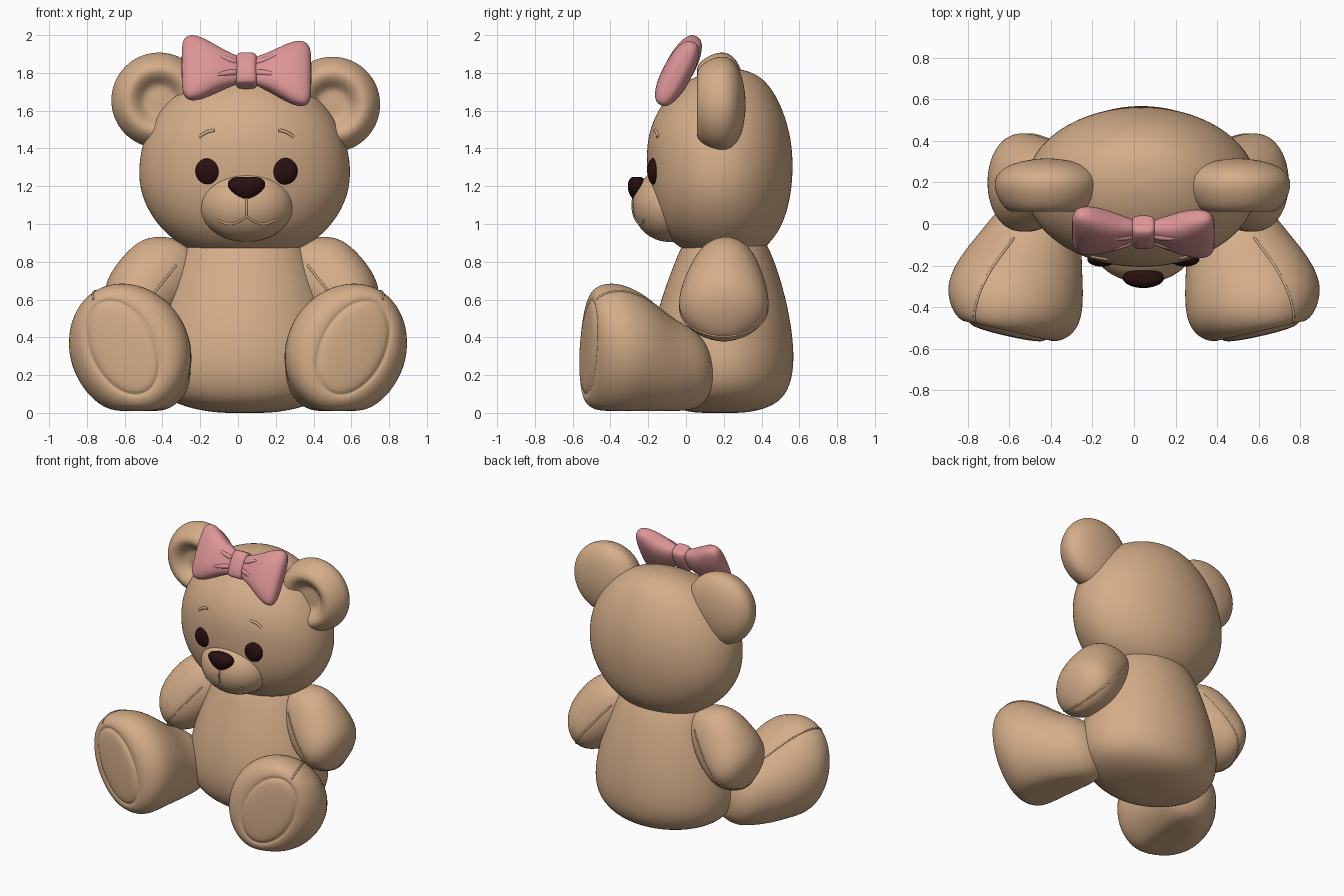
import bpy, bmesh, math
from mathutils import Vector
from mathutils.bvhtree import BVHTree

if "Cube" in bpy.data.objects:
    bpy.data.objects.remove(bpy.data.objects["Cube"], do_unlink=True)

X, Y, Z = Vector((1, 0, 0)), Vector((0, 1, 0)), Vector((0, 0, 1))
MID = 0.035  # the head and body sit slightly to the left


def material(name, rgb):
    m = bpy.data.materials.new(name)
    m.use_nodes = True
    m.diffuse_color = (*rgb, 1)
    m.node_tree.nodes["Principled BSDF"].inputs["Base Color"].default_value = (*rgb, 1)
    return m


TAN = material("tan plush", (0.66, 0.42, 0.25))
PINK = material("pink ribbon", (0.72, 0.30, 0.31))
DARK = material("dark brown", (0.022, 0.005, 0.005))


def finish(name, bm, mat, levels=2):
    bmesh.ops.recalc_face_normals(bm, faces=bm.faces)
    me = bpy.data.meshes.new(name)
    bm.to_mesh(me)
    bm.free()
    me.polygons.foreach_set("use_smooth", [True] * len(me.polygons))
    me.materials.append(mat)
    ob = bpy.data.objects.new(name, me)
    bpy.context.collection.objects.link(ob)
    if levels:
        sub = ob.modifiers.new("soft", 'SUBSURF')
        sub.levels = sub.render_levels = levels
    return ob


def loft(name, stations, u, v, mat, power=2, n=32, floor=None):
    """Skin rounded rings (centre, radius along u, radius along v)."""
    bm = bmesh.new()
    rings = []
    for c, ru, rv in stations:
        ring = []
        for i in range(n):
            a = math.tau * i / n
            ca, sa = math.cos(a), math.sin(a)
            ku = math.copysign(abs(ca) ** (2 / power), ca)
            kv = math.copysign(abs(sa) ** (2 / power), sa)
            p = Vector(c) + u * ru * ku + v * rv * kv
            if floor is not None:
                p.z = max(p.z, floor)
            ring.append(bm.verts.new(p))
        rings.append(ring)
    for r, q in zip(rings, rings[1:]):
        for i in range(n):
            j = (i + 1) % n
            bm.faces.new((r[i], r[j], q[j], q[i]))
    for ring, st in ((rings[0], stations[0]), (rings[-1], stations[-1])):
        tip = bm.verts.new(st[0])
        for i in range(n):
            bm.faces.new((ring[i], ring[(i + 1) % n], tip))
    return finish(name, bm, mat)


def ball(name, c, r, mat):
    bm = bmesh.new()
    bmesh.ops.create_uvsphere(bm, u_segments=48, v_segments=28, radius=1)
    for vert in bm.verts:
        vert.co = Vector(c) + Vector(a * b for a, b in zip(vert.co, r))
    return finish(name, bm, mat, 0)


def seam(name, target, rays, radius=0.006):
    """Thin stitched cord laid where rays hit the target part."""
    deps = bpy.context.evaluated_depsgraph_get()
    tree = BVHTree.FromObject(target, deps)
    hits = [tree.ray_cast(o, (t - o).normalized())[0] for o, t in rays]
    hits = [h for h in hits if h]
    cu = bpy.data.curves.new(name, 'CURVE')
    cu.dimensions = '3D'
    cu.bevel_depth, cu.bevel_resolution, cu.use_fill_caps = radius, 2, True
    sp = cu.splines.new('POLY')
    sp.points.add(len(hits) - 1)
    for pt, h in zip(sp.points, hits):
        pt.co = (*h, 1)
    cu.materials.append(TAN)
    ob = bpy.data.objects.new(name, cu)
    bpy.context.collection.objects.link(ob)


def around(c, a, b, start, end, n=40):
    """Rays pointing at c from an arc in the plane of a and b."""
    c = Vector(c)
    ts = [math.radians(start + (end - start) * i / n) for i in range(n + 1)]
    return [(c + a * math.cos(t) + b * math.sin(t), c) for t in ts]


def facing(fn, n=16):
    """Rays from the front through points (x, z) = fn(0..1)."""
    pts = [fn(i / n) for i in range(n + 1)]
    return [(Vector((x, -1, z)), Vector((x, 0, z))) for x, z in pts]


# Body and head: height, depth centre, half width, half depth
body = [(0, .18, .16, .15), (.03, .185, .32, .265), (.09, .19, .445, .34),
        (.2, .19, .505, .38), (.35, .19, .5, .384), (.55, .197, .452, .348),
        (.75, .205, .38, .285), (.9, .205, .31, .225), (1, .21, .2, .15)]
loft("body", [((MID, y, z), w, d) for z, y, w, d in body], X, Y, TAN)

skull = [(.825, .2, .15, .1), (.85, .2, .27, .19), (.905, .187, .365, .265),
         (1, .18, .472, .338), (1.15, .178, .555, .38), (1.3, .18, .567, .39),
         (1.45, .175, .54, .385), (1.6, .18, .463, .338), (1.72, .2, .345, .255),
         (1.79, .225, .22, .16), (1.82, .235, .08, .06)]
head = loft("head", [((MID, y, z), w, d) for z, y, w, d in skull], X, Y, TAN)

# Muzzle, nose and mouth
NX = 0.045
muzzle = ball("muzzle", (NX, -.088, 1.1), (.25, .195, .195), TAN)
nose = [(1.13, .02, .02), (1.155, .06, .04), (1.19, .098, .05),
        (1.225, .104, .048), (1.25, .07, .03)]
loft("nose", [((NX, -.26, z), w, d) for z, w, d in nose], X, Y, DARK)
seam("mouth_middle", muzzle, facing(lambda t: (NX, 1.14 - .1 * t)))
for s, side in ((1, "left"), (-1, "right")):
    seam(side + "_smile", muzzle, facing(
        lambda t: (NX + s * .15 * t, 1.04 - .04 * math.sin(math.pi * t * .85))))

    # Eye and brow
    ball(side + "_eye", (NX + s * .2, -.17, 1.28), (.07, .035, .071), DARK)
    seam(side + "_brow", head, facing(
        lambda t: (NX + s * (.17 + .08 * t), 1.495 - .035 * t * t)), .009)

# Ears: turned dish with a rolled rim that thins towards its edge
rim = [(.03, .12), (.06, .122), (.088, .115), (.112, .087), (.14, .063), (.172, .055),
       (.207, .077), (.238, .122), (.259, .185), (.248, .233), (.205, .275), (.13, .303),
       (.04, .315)]
for side, x, z in (("left", .5, 1.633), ("right", -.418, 1.655)):
    loft(side + "_ear", [((x, y, z), r, r) for r, y in rim], X, Z, TAN)

# Arms and legs, mirrored: centre, half width, half height or depth
arm = [(.29, .21, .88, .08, .08), (.36, .21, .825, .185, .15), (.44, .205, .73, .212, .2),
       (.53, .2, .62, .21, .24), (.59, .2, .535, .185, .24),
       (.625, .2, .455, .12, .18), (.64, .2, .4, .04, .06)]
leg = [(.61, -.54, .345, .05, .08), (.61, -.535, .345, .12, .2), (.61, -.525, .345, .16, .255),
       (.61, -.507, .345, .172, .266), (.61, -.52, .345, .186, .28),
       (.6, -.505, .345, .245, .325), (.585, -.45, .34, .3, .358),
       (.575, -.36, .335, .332, .362), (.545, -.23, .31, .303, .33),
       (.5, -.1, .25, .25, .265), (.46, 0, .235, .215, .235),
       (.43, .08, .215, .175, .19), (.4, .13, .21, .1, .1)]
roll = math.radians(28)
for s, side in ((1, "left"), (-1, "right")):
    out = Vector((s * .78, 0, .62))
    along = Vector((s * .62, 0, -.78))
    ob = loft(side + "_arm", [((.02 + s * x, y, z), a, b) for x, y, z, a, b in arm],
              out, Y, TAN)
    seam(side + "_arm_seam", ob, around((.02 + s * .5, .2, .59), along, Y, -150, 150))

    across = Vector((s * .975, .22, 0))
    u = across * math.cos(roll) - Z * math.sin(roll)
    v = across * math.sin(roll) + Z * math.cos(roll)
    ob = loft(side + "_leg", [((s * x, y, z), a, b) for x, y, z, a, b in leg],
              u, v, TAN, floor=.01)
    fwd = Vector((s * .3, -.95, 0))
    seam(side + "_leg_seam", ob, around((s * .56, -.3, .33), fwd, v, 55, 140))

# Bow: pinched wings, folds and a square knot, leaning back
tilt = math.radians(-28)
up = Vector((0, -math.sin(tilt), math.cos(tilt)))
deep = Vector((0, math.cos(tilt), math.sin(tilt)))
bow = Vector((NX, -.04, 1.812))
wing = [(.03, .075, .04), (.08, .09, .055), (.15, .125, .075), (.22, .17, .08),
        (.28, .193, .072), (.32, .185, .058), (.34, .15, .035), (.343, .08, .015)]
for s, side in ((1, "left"), (-1, "right")):
    w = [(bow + X * s * x - up * .06 * s * x, h, d) for x, h, d in wing]
    loft(side + "_bow_wing", w, up, deep, PINK, 2.6)
    for k in (-1, 1):
        fold = [(bow + X * s * x + up * k * h - deep * d, r, r) for x, h, d, r in
                ((.05, .03, .035, .018), (.09, .037, .047, .018),
                 (.13, .05, .058, .013), (.16, .06, .064, .005))]
        loft(side + "_bow_fold", fold, up, deep, PINK, n=12)
knot = [(-.092, .04, .03), (-.085, .06, .055), (0, .056, .068), (.085, .06, .055), (.092, .04, .03)]
loft("bow_knot", [(bow + up * h, a, b) for h, a, b in knot], X, deep, PINK, 3.5)
